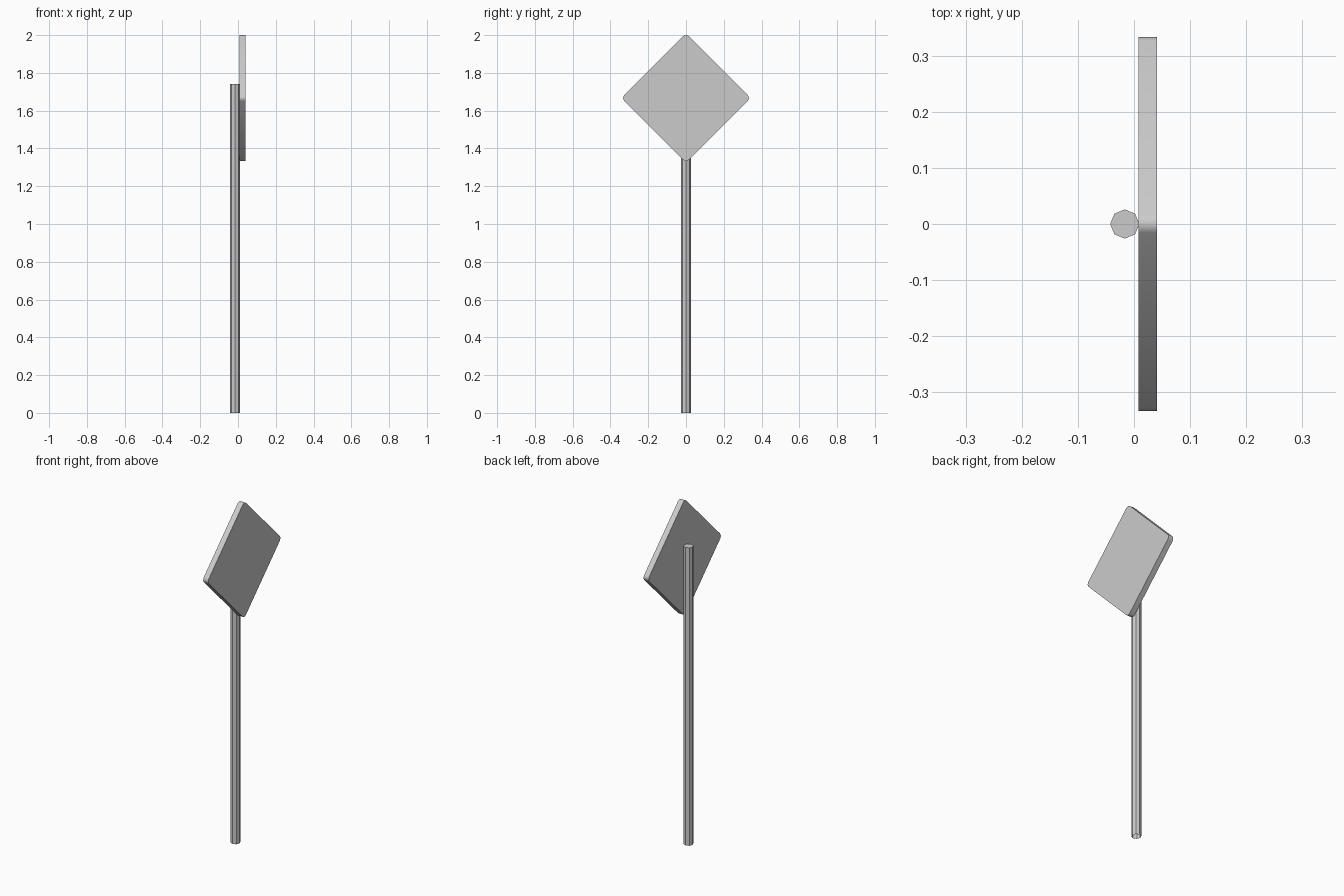
import bpy, bmesh, math
from mathutils import Matrix

if "Cube" in bpy.data.objects:
    bpy.data.objects.remove(bpy.data.objects["Cube"])


def finish(bm, name):
    bmesh.ops.recalc_face_normals(bm, faces=bm.faces)
    me = bpy.data.meshes.new(name)
    bm.to_mesh(me)
    bm.free()
    ob = bpy.data.objects.new(name, me)
    bpy.context.collection.objects.link(ob)
    return ob


# Octagonal post, capped on top and open where it meets the ground
POST_H = 1.742
bm = bmesh.new()
bmesh.ops.create_cone(bm, cap_ends=True, segments=8, radius1=0.026,
                      radius2=0.026, depth=POST_H,
                      matrix=Matrix.Translation((-0.0165, 0, POST_H / 2)))
bottom = [f for f in bm.faces if all(v.co.z < 0.001 for v in f.verts)]
finish_faces = bmesh.ops.delete(bm, geom=bottom, context='FACES_ONLY')
finish(bm, "post")

# Diamond panel: square outline with rounded corners, extruded along x
HALF, R, SEG = 0.333, 0.022, 4
X0, X1, ZC = 0.008, 0.041, 2.0 - 0.333
bm = bmesh.new()
ring = []
for k in range(4):
    corner = k * math.pi / 2
    d = HALF - R                      # arc centre on the diagonal
    for i in range(SEG + 1):
        a = corner + (i / SEG - 0.5) * math.pi / 2
        y = d * math.cos(corner) + R * math.cos(a)
        z = d * math.sin(corner) + R * math.sin(a)
        ring.append(bm.verts.new((X0, y, ZC + z)))
back = bm.faces.new(ring)
ext = bmesh.ops.extrude_face_region(bm, geom=[back], use_keep_orig=True)
bmesh.ops.translate(bm, vec=(X1 - X0, 0, 0),
                    verts=[g for g in ext["geom"] if isinstance(g, bmesh.types.BMVert)])
panel = finish(bm, "sign_panel")

# Smooth rounded corners, crisp front and back rims
bpy.context.view_layer.objects.active = panel
panel.select_set(True)
bpy.ops.object.shade_smooth_by_angle(angle=math.radians(30))
